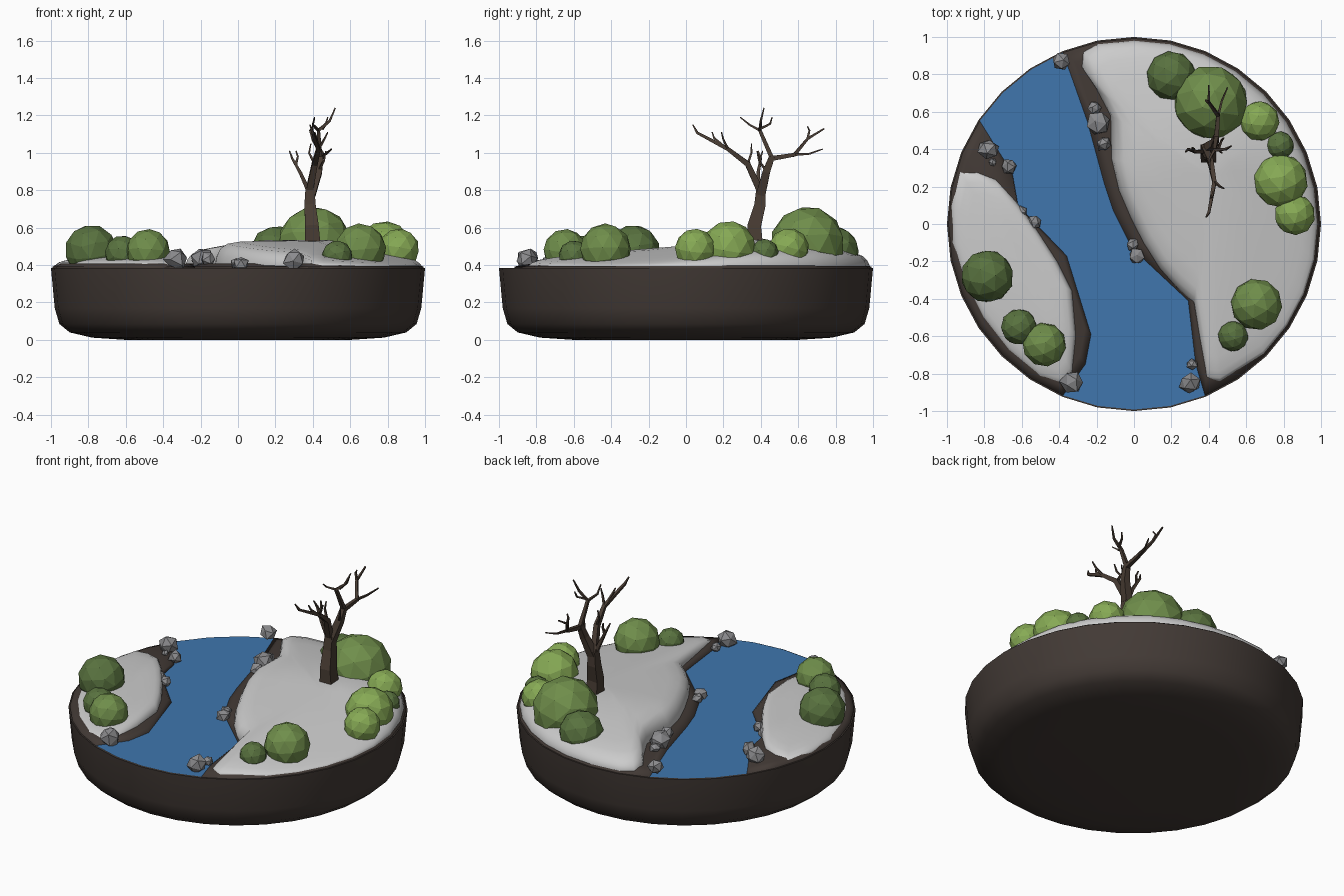
import bpy, bmesh, math, random
from mathutils import Vector, Euler, Matrix

if "Cube" in bpy.data.objects:
    bpy.data.objects.remove(bpy.data.objects["Cube"])

random.seed(7)


def material(name, rgb):
    m = bpy.data.materials.new(name)
    m.diffuse_color = (*rgb, 1)
    m.use_nodes = True
    m.node_tree.nodes["Principled BSDF"].inputs["Base Color"].default_value = m.diffuse_color
    return m


SOIL = material("soil", (0.055, 0.042, 0.036))
BARK = material("bark", (0.065, 0.045, 0.033))
WATER = material("water", (0.05, 0.18, 0.42))
STONE = material("stone", (0.26, 0.26, 0.27))
GREENS = {"dark": material("leaf_dark", (0.10, 0.17, 0.05)),
          "mid": material("leaf_mid", (0.16, 0.27, 0.07)),
          "light": material("leaf_light", (0.24, 0.40, 0.09))}


def finish(bm, name, mat=None, smooth=False):
    for f in bm.faces:
        f.smooth = smooth
    me = bpy.data.meshes.new(name)
    bm.to_mesh(me)
    bm.free()
    ob = bpy.data.objects.new(name, me)
    bpy.context.collection.objects.link(ob)
    if mat:
        me.materials.append(mat)
    return ob


def loft(bm, rings):
    """Quads between successive closed rings of points."""
    rows = [[bm.verts.new(p) for p in r] for r in rings]
    for a, b in zip(rows, rows[1:]):
        n = len(a)
        for i in range(n):
            j = (i + 1) % n
            bm.faces.new((a[i], a[j], b[j], b[i]))
    return rows


def arc(start, end, r=0.992):
    """Rim points, one per side of the 32-sided base."""
    n = round((end - start) / 11.25)
    return [(r * math.cos(math.radians(start + 11.25 * i)),
             r * math.sin(math.radians(start + 11.25 * i))) for i in range(n + 1)]


# Round dish base
bm = bmesh.new()
profile = [(0.6, 0.0), (0.78, 0.012), (0.9, 0.04), (0.955, 0.085), (0.98, 0.17), (1.0, 0.385)]
rows = loft(bm, [[(x, y, z) for x, y in arc(0, 348.75, r)] for r, z in profile])
bm.faces.new(rows[-1])
bm.faces.new(rows[0][::-1])
base = finish(bm, "dish_base", SOIL)
bpy.context.view_layer.objects.active = base
base.select_set(True)
bpy.ops.object.shade_smooth_by_angle(angle=math.radians(40))

# River surface between its two shores (listed back to front)
left_shore = [(-0.65, 0.27), (-0.62, 0.10), (-0.36, -0.17), (-0.23, -0.59), (-0.26, -0.75)]
right_shore = [(-0.25, 0.55), (-0.16, 0.22), (-0.11, 0.07), (-0.01, -0.13), (0.29, -0.41), (0.33, -0.75)]
bm = bmesh.new()
outline = left_shore + arc(247.5, 292.5) + right_shore[::-1] + arc(112.5, 146.25)
bm.faces.new([bm.verts.new((x, y, 0.389)) for x, y in outline])
finish(bm, "river", WATER)


def mound(name, outline, centre, levels, height, mat=None):
    """Smooth mound: the outline shrinks to a centre while it rises."""
    bm = bmesh.new()
    cx, cy = centre
    rings = [[(x, y, 0.384) for x, y in outline]]
    for s, f in levels:
        ring = []
        for x, y in outline:
            px, py = cx + (x - cx) * s, cy + (y - cy) * s
            ring.append((px, py, 0.395 + (height(px, py) - 0.395) * f))
        rings.append(ring)
    last = loft(bm, rings)[-1]
    top = bm.verts.new((cx, cy, height(cx, cy)))
    for i, v in enumerate(last):
        bm.faces.new((v, last[(i + 1) % len(last)], top))
    return finish(bm, name, mat, smooth=True)


# Dark earth banks
bank_levels = [(1.0, -0.3), (0.92, 1.0), (0.5, 1.0)]
flat = lambda x, y: 0.408
mound("right_bank", arc(-67.5, 112.5) + right_shore, (0.45, 0.25), bank_levels, flat, SOIL)
mound("left_bank", arc(146.25, 247.5) + left_shore[::-1], (-0.62, -0.2), bank_levels, flat, SOIL)


# Pale snow mounds
def right_height(x, y):
    h = 0.435 + 0.098 * min(1, max(0, (y + 0.85) / 1.2))
    h -= 0.06 * max(0, (y - 0.45) / 0.5)
    return h - 0.07 * max(0, (x - 0.5) / 0.45)


def left_height(x, y):
    return 0.455 - 0.03 * max(0, (math.hypot(x, y) - 0.7) / 0.25)


snow_levels = [(1.0, 0.1), (0.985, 0.4), (0.95, 0.68), (0.88, 0.87), (0.75, 0.96), (0.5, 1.0), (0.25, 1.0)]
right_snow = [(0.39, -0.83), (0.46, -0.84)] + arc(-56.25, 101.25, 0.98)[1:] + [
    (-0.27, 0.92), (-0.28, 0.84), (-0.20, 0.72), (-0.125, 0.58), (-0.12, 0.35), (-0.08, 0.18),
    (-0.02, 0.04), (0.05, -0.10), (0.14, -0.24), (0.23, -0.34), (0.32, -0.42), (0.35, -0.6)]
mound("right_snow", right_snow, (0.42, 0.25), snow_levels, right_height)
left_snow = [(-0.93, 0.28), (-0.975, 0.1), (-0.97, -0.1), (-0.91, -0.3), (-0.81, -0.5), (-0.67, -0.68),
             (-0.5, -0.82), (-0.38, -0.86), (-0.33, -0.8), (-0.31, -0.6), (-0.33, -0.36),
             (-0.41, -0.2), (-0.52, -0.03), (-0.63, 0.12), (-0.74, 0.24), (-0.84, 0.28)]
mound("left_snow", left_snow, (-0.62, -0.2), snow_levels, left_height)

# Faceted round bushes: x, y, z, radius, tone
bushes = [(0.20, 0.79, 0.475, 0.135, "dark"), (0.41, 0.65, 0.515, 0.2, "mid"),
          (0.67, 0.55, 0.49, 0.108, "light"), (0.78, 0.42, 0.465, 0.076, "dark"),
          (0.785, 0.23, 0.49, 0.146, "light"), (0.86, 0.05, 0.485, 0.11, "light"),
          (0.655, -0.43, 0.485, 0.138, "mid"), (0.53, -0.6, 0.45, 0.082, "dark"),
          (-0.785, -0.28, 0.475, 0.142, "dark"), (-0.615, -0.55, 0.462, 0.097, "dark"),
          (-0.48, -0.645, 0.475, 0.118, "mid")]
for i, (x, y, z, r, tone) in enumerate(bushes):
    bm = bmesh.new()
    bmesh.ops.create_icosphere(bm, subdivisions=2, radius=r)
    turn = Euler((random.uniform(-.3, .3), random.uniform(-.3, .3), random.uniform(0, 6))).to_matrix()
    bm.transform(Matrix.Translation((x, y, z)) @ turn.to_4x4())
    finish(bm, f"bush_{i + 1}", GREENS[tone])

# Angular shore rocks: x, y, z, radius
rocks = [(-0.39, 0.87, 0.44, 0.05), (-0.21, 0.62, 0.42, 0.035), (-0.19, 0.54, 0.435, 0.062),
         (-0.16, 0.43, 0.43, 0.042), (-0.005, -0.11, 0.405, 0.034), (0.015, -0.17, 0.405, 0.042),
         (0.31, -0.75, 0.41, 0.034), (0.30, -0.85, 0.43, 0.06), (-0.33, -0.845, 0.435, 0.062),
         (-0.78, 0.40, 0.435, 0.056), (-0.755, 0.33, 0.41, 0.022), (-0.67, 0.31, 0.42, 0.042),
         (-0.605, 0.065, 0.41, 0.033), (-0.53, 0.01, 0.41, 0.036)]
for i, (x, y, z, r) in enumerate(rocks):
    bm = bmesh.new()
    bmesh.ops.create_icosphere(bm, subdivisions=1, radius=r)
    for v in bm.verts:
        v.co *= random.uniform(0.88, 1.16)
    turn = Euler([random.uniform(0, 6) for _ in range(3)]).to_matrix()
    bm.transform(Matrix.Translation((x, y, z)) @ turn.to_4x4())
    finish(bm, f"rock_{i + 1}", STONE)


# Bare tree made of tapering four-sided limbs
def limb(bm, pts, r0, r1):
    pts = [Vector(p) for p in pts]
    rings = []
    for i, p in enumerate(pts):
        d = (pts[min(i + 1, len(pts) - 1)] - pts[max(i - 1, 0)]).normalized()
        u = d.cross(Vector((1, 0, 0))).normalized()
        v = d.cross(u)
        r = r0 + (r1 - r0) * i / (len(pts) - 1)
        rings.append([p + (u * a + v * b) * r for a, b in ((1, 1), (-1, 1), (-1, -1), (1, -1))])
    rows = loft(bm, rings)
    bm.faces.new(rows[0][::-1])
    bm.faces.new(rows[-1])


bm = bmesh.new()
limb(bm, [(.40, .37, .50), (.395, .365, .61), (.385, .395, .72), (.385, .40, .81)], .042, .024)
limb(bm, [(.39, .40, .78), (.43, .43, .90), (.44, .46, .98)], .025, .015)
limb(bm, [(.44, .46, .97), (.45, .58, .99), (.40, .65, 1.075), (.40, .74, 1.13)], .013, .004)
limb(bm, [(.44, .46, .97), (.43, .395, 1.12), (.49, .40, 1.17), (.52, .417, 1.24)], .012, .003)
limb(bm, [(.38, .40, .79), (.41, .33, .94), (.43, .225, 1.02), (.40, .06, 1.107), (.385, .037, 1.15)], .019, .003)
limb(bm, [(.38, .39, .79), (.335, .385, .89), (.29, .40, .97), (.275, .385, 1.01)], .012, .003)
twigs = [[(.45, .58, .99), (.47, .66, .995), (.50, .73, 1.02)],
         [(.40, .65, 1.075), (.385, .66, 1.12), (.40, .65, 1.14)],
         [(.43, .395, 1.12), (.40, .34, 1.15), (.41, .29, 1.19)],
         [(.45, .40, 1.13), (.47, .45, 1.155), (.48, .46, 1.19)],
         [(.43, .225, 1.02), (.46, .20, 1.07), (.48, .19, 1.11)],
         [(.41, .33, .94), (.38, .35, 1.0), (.39, .35, 1.05)],
         [(.43, .22, 1.02), (.42, .15, 1.08), (.41, .14, 1.11)],
         [(.31, .395, .94), (.32, .40, .98), (.31, .41, 1.01)],
         [(.43, .43, .90), (.46, .39, .96), (.47, .38, 1.01)]]
for t in twigs:
    limb(bm, t, .007, .003)
bmesh.ops.recalc_face_normals(bm, faces=bm.faces)
finish(bm, "bare_tree", BARK)
